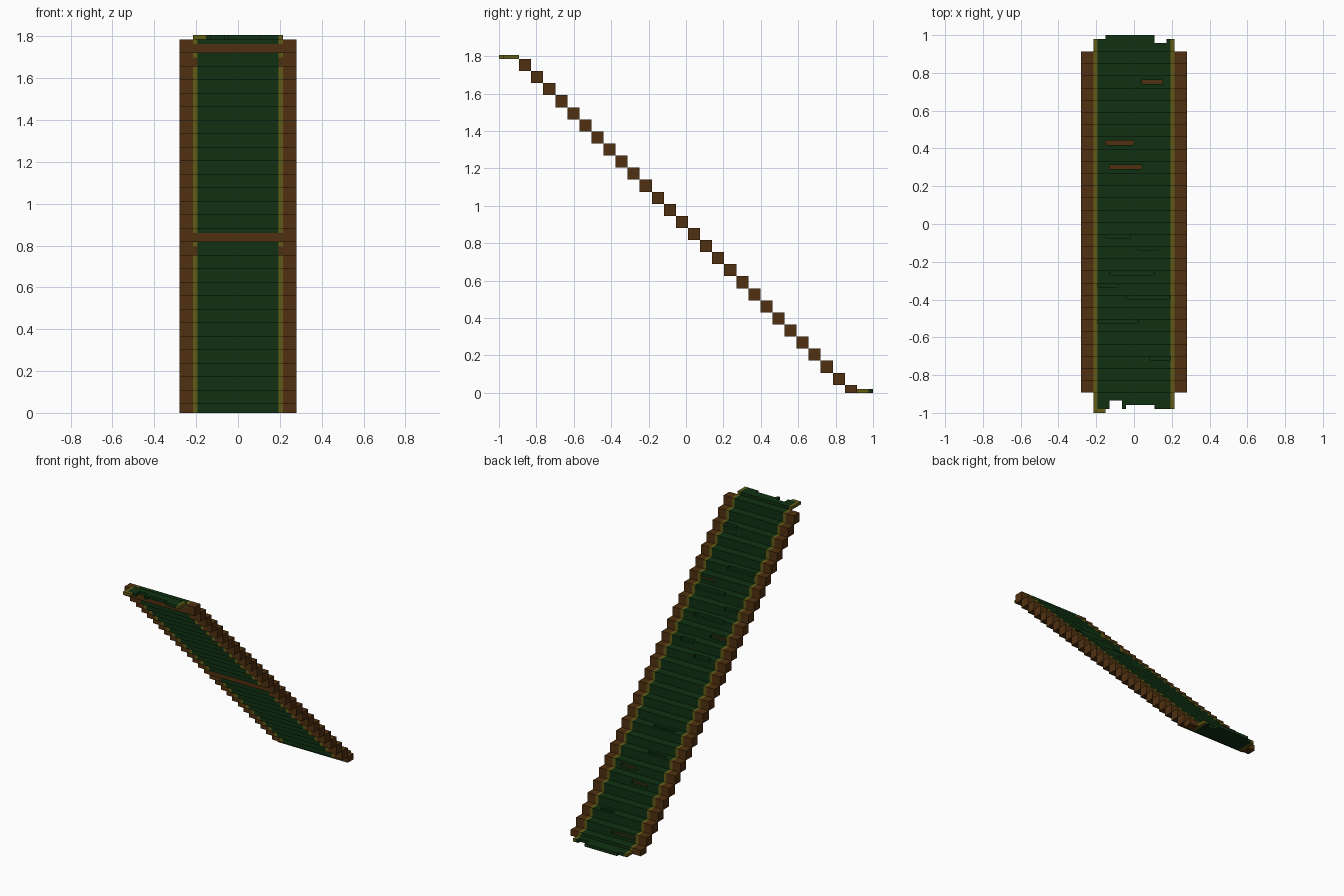
import bpy, bmesh

cube = bpy.data.objects.get("Cube")
if cube:
    bpy.data.objects.remove(cube, do_unlink=True)

U = 2 / 93          # one small cell
STEPS = 28          # each step is a block of 3 x 3 cells in profile


def material(name, rgb):
    m = bpy.data.materials.new(name)
    m.use_nodes = True
    m.diffuse_color = (*rgb, 1)
    m.node_tree.nodes["Principled BSDF"].inputs["Base Color"].default_value = (*rgb, 1)
    return m


GREEN = material("dark green carpet", (0.005, 0.031, 0.006))
BROWN = material("brown wood", (0.080, 0.030, 0.0052))
GOLD = material("old gold trim", (0.127, 0.107, 0.008))


def box(bm, x0, x1, y0, y1, z0, z1):
    """Box in cell units: x centred, y counted from the front, z from the ground."""
    z0 = max(z0, 0)
    if z1 <= z0 or x1 <= x0:
        return
    v = bmesh.ops.create_cube(bm, size=1)["verts"]
    for p in v:
        p.co.x = (x1 if p.co.x > 0 else x0) * U
        p.co.y = ((y1 if p.co.y > 0 else y0) - 46.5) * U
        p.co.z = (z1 if p.co.z > 0 else z0) * U


def finish(name, bm, mat):
    me = bpy.data.meshes.new(name)
    bm.to_mesh(me)
    bm.free()
    me.materials.append(mat)
    ob = bpy.data.objects.new(name, me)
    bpy.context.collection.objects.link(ob)
    return ob


def corner(k):
    """Front lower corner (y, z) of step k."""
    return 5 + 3 * k, 80 - 3 * k


def block(bm, k, x0, x1):
    y, z = corner(k)
    box(bm, x0, x1, y, y + 3, z, z + 3)


def rods(bm, k, x0, x1, gaps):
    """Step split into single-cell rods; gaps maps (row, level) to x spans left out."""
    y, z = corner(k)
    for row in range(3):
        for lev in range(3):
            if (row, lev) == (1, 1):
                continue
            x = x0
            for a, b in sorted(gaps.get((row, lev), [])) + [(x1, x1)]:
                box(bm, x, a, y + row, y + row + 1, z + lev, z + lev + 1)
                x = b


# Worn holes: step, row, level, x start, x end
WORN = [
    (25, 1, 2, 2, 7), (20, 1, 2, -7, 0), (18, 1, 2, -6, 2),          # treads
    (21, 2, 1, 1, 7), (22, 2, 1, -5, 1), (26, 2, 1, -9, 0),          # risers
    (6, 2, 1, 4, 9), (10, 2, 1, -9, -3),
    (5, 2, 2, -9, 1), (7, 2, 2, -2, 9), (9, 2, 2, -6, 5),            # nosings
    (8, 2, 2, -9, -4), (11, 2, 2, 1, 6), (12, 2, 2, -7, -1), (2, 2, 2, 4, 9),
]
BEAMS = (0, 14)     # steps with a cross beam underneath

# Carpeted steps and the wood inside the worn ones
carpet, core = bmesh.new(), bmesh.new()
for k in range(STEPS):
    gaps = {}
    for s, row, lev, a, b in WORN:
        if s == k:
            gaps.setdefault((row, lev), []).append((a, b))
    if k in BEAMS:
        gaps[(0, 0)] = gaps[(0, 1)] = [(-9, 9)]
    if gaps:
        y, z = corner(k)
        rods(carpet, k, -9, 9, gaps)
        box(core, -9, 9, y + 1, y + 2, z + 1, z + 2)
    else:
        block(carpet, k, -9, 9)
finish("carpet_steps", carpet, GREEN)
finish("step_cores", core, BROWN)

# Cross beams on the underside
for name, k in zip(("upper_beam", "middle_beam"), BEAMS):
    y, z = corner(k)
    bm = bmesh.new()
    box(bm, -10, 10, y, y + 1, z, z + 2)
    finish(name, bm, BROWN)

# Side stringers, gold trims and beam brackets
for side, s in (("left", 1), ("right", -1)):
    span = lambda a, b: sorted((s * a, s * b))
    stringer, trim, bracket = bmesh.new(), bmesh.new(), bmesh.new()
    for k in range(STEPS):
        block(stringer, k, *span(10, 13))
        x0, x1 = span(9, 10)
        y, z = corner(k)
        if k in BEAMS or k - 1 in BEAMS:
            box(trim, x0, x1, y + 1, y + 3, z, z + 3)
            box(trim, x0, x1, y, y + 1, z + 2, z + 3)
            if k not in BEAMS:
                box(bracket, x0, x1, y, y + 1, z, z + 2)
        else:
            block(trim, k, x0, x1)
    box(trim, x0, x1, 1, 5, 83, 84)
    box(trim, x0, x1, 89, 92, 0, 1)
    if s < 0:
        box(trim, -10, -7, 0, 1, 83, 84)     # loose trim end
    finish(side + "_stringer", stringer, BROWN)
    finish(side + "_trim", trim, GOLD)
    finish(side + "_beam_brackets", bracket, BROWN)

# Frayed carpet ends: x start, x end, y of the edge
upper, lower = bmesh.new(), bmesh.new()
for x0, x1, y in ((-9, -6, 1), (-6, -3, 3), (-3, -2, 1), (-2, 5, 2), (5, 9, 1)):
    box(upper, x0, x1, y, 5, 83, 84)
for x0, x1, y in ((-9, -7, 92), (-7, 5, 93), (5, 8, 91), (8, 9, 92)):
    box(lower, x0, x1, 89, y, 0, 1)
finish("upper_carpet_end", upper, GREEN)
finish("lower_carpet_end", lower, GREEN)
